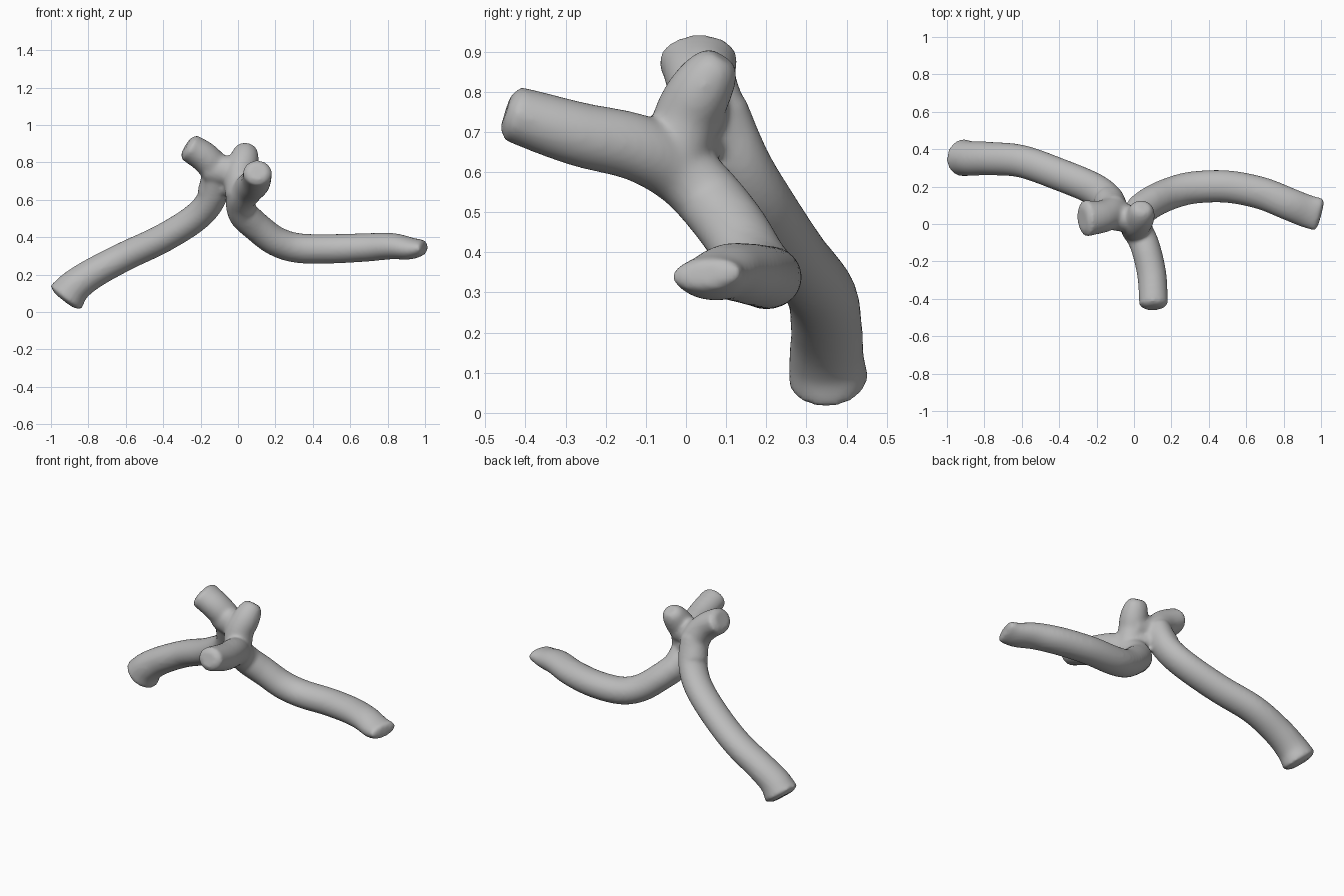
import bpy, bmesh, math
from mathutils import Vector

cube = bpy.data.objects.get("Cube")
if cube:
    bpy.data.objects.remove(cube, do_unlink=True)

bark = bpy.data.materials.new("plain grey")
bark.use_nodes = True
grey = (0.5, 0.5, 0.5, 1)
bark.diffuse_color = grey
bark.node_tree.nodes["Principled BSDF"].inputs["Base Color"].default_value = grey


def spline(points, steps=6):
    """Catmull-Rom samples through the given points."""
    path = [Vector(point) for point in points]
    path = [2 * path[0] - path[1]] + path + [2 * path[-1] - path[-2]]
    samples = []
    for i in range(1, len(path) - 2):
        before, start, end, after = path[i - 1:i + 3]
        for step in range(steps):
            t = step / steps
            linear = (end - before) * t
            square = (2 * before - 5 * start + 4 * end - after) * t ** 2
            cubic = (3 * start - before - 3 * end + after) * t ** 3
            samples.append(start + (linear + square + cubic) / 2)
    return samples + [path[-2]]


def limb(bm, points, side, tip, body, dome=0.02, sides=24):
    """Sweep an oval (width, thickness) from a tip that soon settles to the body size."""
    path = spline(points)
    tip, body, side = Vector(tip), Vector(body), Vector(side)
    last = len(path) - 1
    sizes = [body + (tip - body) * (1 - i / last) ** 5 for i in range(last + 1)]
    # shrunken extra ring that rounds off the tip
    path.insert(0, path[0] + (path[0] - path[1]).normalized() * dome)
    sizes.insert(0, tip * 0.65)
    rings = []
    for i, (centre, size) in enumerate(zip(path, sizes)):
        along = (path[min(i + 1, last + 1)] - path[max(i - 1, 0)]).normalized()
        side = (side - along * side.dot(along)).normalized()
        up = along.cross(side)
        ring = []
        for k in range(sides):
            angle = math.tau * k / sides
            offset = side * size.x * math.cos(angle) + up * size.y * math.sin(angle)
            ring.append(bm.verts.new(centre + offset))
        rings.append(ring)
    for lower, upper in zip(rings, rings[1:]):
        for k in range(sides):
            n = (k + 1) % sides
            bm.faces.new((lower[k], lower[n], upper[n], upper[k]))
    bm.faces.new(rings[0][::-1])
    bm.faces.new(rings[-1])


bm = bmesh.new()
across, deep = (1, 0, 0), (0, 1, 0)

# long limb on the right, from its foot up to the joint
limb(bm, [(-.92, .355, .08), (-.87, .35, .14), (-.77, .35, .21), (-.6, .335, .3), (-.4, .265, .395),
          (-.22, .19, .51), (-.135, .125, .62), (-.115, .07, .75)],
     deep, tip=(.1, .105), body=(.087, .077))

# right stub, growing out of the same joint
limb(bm, [(-.26, .03, .88), (-.17, .04, .82), (-.115, .07, .74), (-.135, .12, .63)],
     deep, tip=(.1, .075), body=(.085, .083))

# front arm, curling down through the joint
limb(bm, [(.105, -.43, .745), (.095, -.27, .695), (.06, -.12, .66), (.015, -.01, .6),
          (.03, .07, .52), (.1, .12, .455)],
     across, tip=(.077, .07), body=(.079, .085))

# long limb on the left, with a flattened tip
limb(bm, [(.99, .05, .345), (.92, .07, .34), (.82, .11, .352), (.68, .165, .345), (.5, .2, .338),
          (.32, .195, .342), (.2, .165, .38), (.1, .12, .455), (.03, .07, .52)],
     (-.5, 1, 0), tip=(.09, .04), body=(.087, .08), dome=0.01)

# short rounded stub on top
limb(bm, [(.045, .08, .87), (.03, .035, .8), (.01, 0, .73), (.015, -.03, .62)],
     across, tip=(.06, .055), body=(.083, .083))

# bridge between the stems, and the web under it
limb(bm, [(-.16, .05, .77), (-.07, .035, .755), (.03, .02, .75)],
     deep, tip=(.075, .08), body=(.075, .083))
limb(bm, [(-.13, .085, .68), (-.055, .05, .67), (.01, .02, .65)],
     deep, tip=(.06, .06), body=(.05, .05))

mesh = bpy.data.meshes.new("branching_body")
bm.to_mesh(mesh)
bm.free()
mesh.materials.append(bark)
trunk = bpy.data.objects.new("branching_body", mesh)
bpy.context.collection.objects.link(trunk)

# fuse the limbs and soften the joints
fuse = trunk.modifiers.new("fuse", 'REMESH')
fuse.mode = 'VOXEL'
fuse.voxel_size = 0.01
fuse.use_smooth_shade = True
soften = trunk.modifiers.new("soften", 'SMOOTH')
soften.factor = 0.5
soften.iterations = 10
